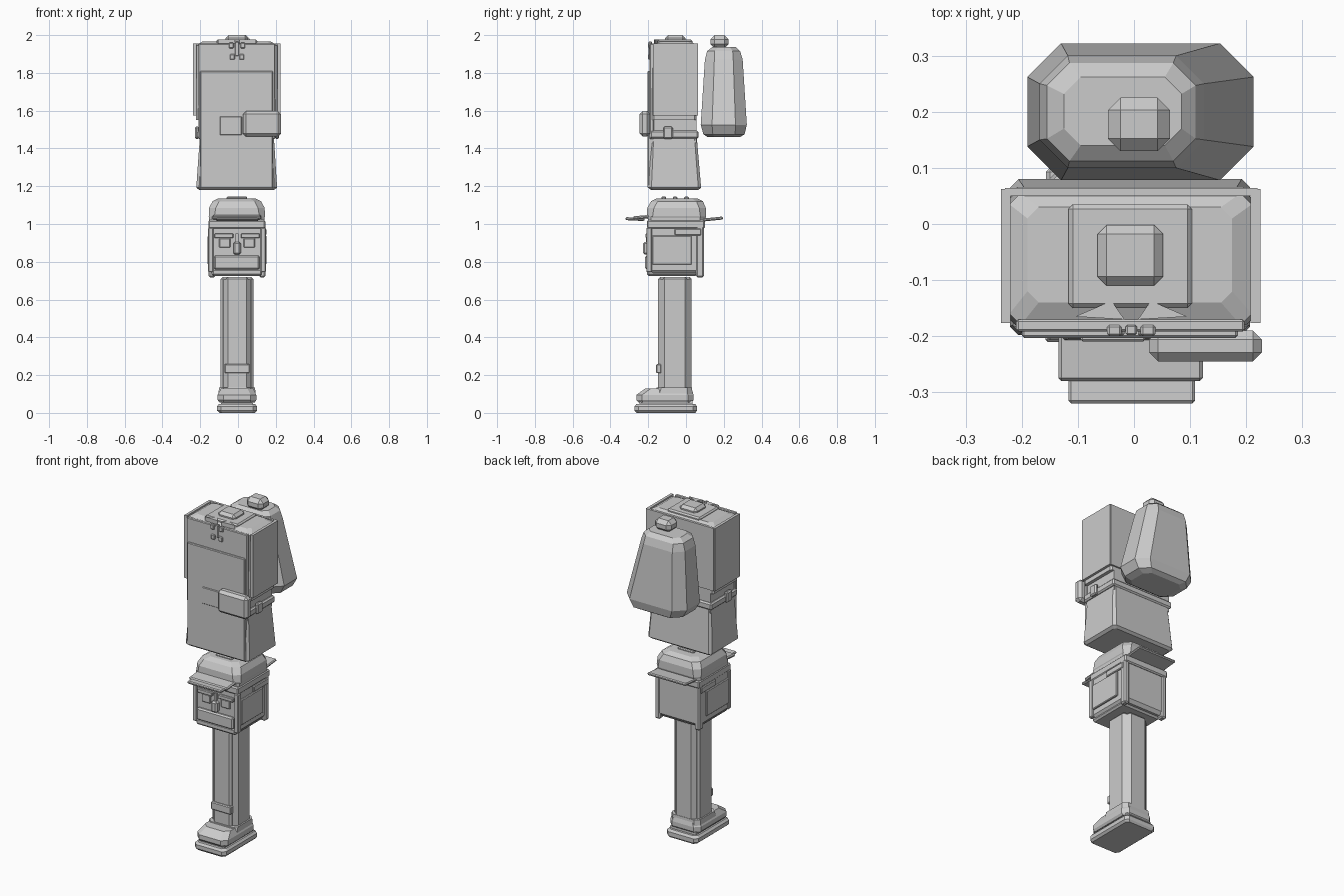
import bpy, bmesh


def loft(name, rings):
    """Stack of chamfered rectangles: (z, x0, x1, y0, y1, corner)."""
    bm = bmesh.new()
    prev = None
    for z, x0, x1, y0, y1, c in rings:
        pts = [(x0 + c, y0), (x1 - c, y0), (x1, y0 + c), (x1, y1 - c),
               (x1 - c, y1), (x0 + c, y1), (x0, y1 - c), (x0, y0 + c)]
        ring = [bm.verts.new((x, y, z)) for x, y in pts]
        if prev:
            for i in range(8):
                j = (i + 1) % 8
                bm.faces.new((prev[i], prev[j], ring[j], ring[i]))
        else:
            bm.faces.new(ring[::-1])
        prev = ring
    bm.faces.new(prev)
    return finish(name, bm)


def finish(name, bm):
    bmesh.ops.recalc_face_normals(bm, faces=bm.faces)
    me = bpy.data.meshes.new(name)
    bm.to_mesh(me)
    bm.free()
    ob = bpy.data.objects.new(name, me)
    bpy.context.collection.objects.link(ob)
    return ob


def box(name, x, y, z, bevel=0.0, rot_x=0.0):
    """Box from x, y, z ranges with an optional chamfer and pitch."""
    bm = bmesh.new()
    bmesh.ops.create_cube(bm, size=1)
    size = [r[1] - r[0] for r in (x, y, z)]
    bmesh.ops.scale(bm, vec=size, verts=bm.verts)
    if bevel:
        bmesh.ops.bevel(bm, geom=bm.edges[:], offset=bevel, segments=1, affect='EDGES')
    ob = finish(name, bm)
    ob.location = [sum(r) / 2 for r in (x, y, z)]
    ob.rotation_euler.x = rot_x
    return ob


CX = -0.005


def pair(name, x, y, z, bevel=0.0):
    """Two boxes mirrored about the figure's centre line."""
    box(name + "_right", (CX + x[0], CX + x[1]), y, z, bevel)
    box(name + "_left", (CX - x[1], CX - x[0]), y, z, bevel)


# Foot and leg
loft("sole", [(0, -.097, .088, -.262, .05, .015), (.012, -.111, .1, -.272, .058, .02),
              (.035, -.111, .1, -.272, .058, .02), (.048, -.1, .09, -.262, .048, .02)])
box("welt", (-.09, .08), (-.245, .035), (.04, .065))
loft("shoe", [(.055, -.098, .088, -.25, .03, .02), (.068, -.108, .097, -.263, .04, .03),
              (.095, -.108, .097, -.263, .04, .03), (.13, -.09, .08, -.215, .03, .03)])
loft("shoe_ankle", [(.09, -.105, .094, -.17, .035, .025), (.135, -.1, .09, -.155, .032, .025)])
box("leg_wide", (-.092, .081), (-.125, .008), (.115, .72), .012)
box("leg_deep", (-.066, .056), (-.148, .03), (.115, .72), .012)
loft("leg_core", [(.115, -.082, .072, -.137, .02, .018), (.705, -.082, .072, -.137, .02, .018)])
box("shin_strap", (-.072, .062), (-.159, -.13), (.21, .258), .005)

# Head
loft("head", [(.735, -.135, .122, -.185, .075, .015), (.755, -.153, .14, -.2, .09, .015),
              (1.04, -.153, .14, -.2, .09, .015)])
pair("side_panel", (.135, .156), (-.18, .03), (.785, .938), .004)
pair("cheek_edge", (.125, .153), (-.21, -.18), (.745, .98), .004)
pair("back_post", (.115, .15), (.052, .095), (.718, 1.0), .008)
pair("ear_band", (.13, .155), (-.06, .08), (.94, .975), .004)
box("nose", (-.025, .015), (-.228, -.19), (.838, .905), .009)
box("nose_bridge", (-.012, .002), (-.212, -.19), (.89, .95))
box("chin", (-.128, .115), (-.217, -.18), (.76, .833), .008)
box("chin_base", (-.14, .128), (-.207, .06), (.725, .765), .01)
pair("eye", (.035, .095), (-.208, -.19), (.875, .925), .004)
pair("brow", (.02, .12), (-.214, -.19), (.925, .95), .004)

# Cap with visors in front and behind
box("cap_band", (-.157, .145), (-.207, .1), (.975, 1.02), .007)
loft("cap", [(1.02, -.145, .132, -.2, .1, .02), (1.04, -.155, .143, -.207, .106, .03),
             (1.085, -.153, .141, -.205, .105, .035), (1.12, -.135, .123, -.185, .09, .035),
             (1.135, -.105, .093, -.155, .06, .03)])
box("front_visor", (-.135, .123), (-.28, -.18), (1.027, 1.045), .006, .09)
box("front_visor_tip", (-.117, .109), (-.32, -.22), (1.018, 1.034), .005, -.05)
box("back_visor", (-.135, .123), (.08, .196), (1.018, 1.034), .005, .1)
for i in range(3):
    y = -.13 + i * .06
    box(f"cap_rib_{i + 1}", (-.06, .048), (y, y + .025), (1.125, 1.145), .005)

# Coat: flared skirt, waist and chest
loft("coat_skirt", [(1.18, -.205, .19, -.185, .065, .012), (1.192, -.221, .207, -.198, .08, .015),
                    (1.46, -.202, .19, -.183, .057, .012)])
box("coat_waist", (-.203, .19), (-.18, .055), (1.43, 1.62))
loft("chest", [(1.55, -.222, .21, -.18, .055, .01), (1.945, -.222, .21, -.18, .055, .02),
               (1.965, -.19, .175, -.14, .03, .02)])
box("coat_front", (-.21, .197), (-.192, -.17), (1.45, 1.955), .004)
box("coat_panel", (-.2, .185), (-.203, -.175), (1.19, 1.81), .004)
box("chest_side_left", (-.237, -.22), (-.176, .062), (1.575, 1.955))
box("chest_side_right", (.208, .225), (-.176, .062), (1.575, 1.955))
box("chest_back", (-.23, .22), (.05, .064), (1.575, 1.955))
box("belt", (-.216, .203), (-.19, .066), (1.452, 1.495), .008)
pair("belt_loop", (.2, .223), (-.12, -.07), (1.45, 1.515), .007)
box("belt_patch", (-.095, .02), (-.209, -.19), (1.47, 1.57), .003)
box("pouch", (.027, .228), (-.245, -.19), (1.462, 1.598), .016)

# Collar, clasp and neck
box("collar_base", (-.117, .103), (-.15, .035), (1.95, 1.976), .008)
box("neck_knob", (-.065, .052), (-.11, -.002), (1.955, 2.0), .016)
for s, side in ((-1, "left"), (1, "right")):
    bm = bmesh.new()
    outline = [(.012, -.17), (.1, -.165), (.035, -.137)]
    low = [bm.verts.new((CX + s * x, y, 1.94)) for x, y in outline]
    high = [bm.verts.new((CX + s * x, y, 1.976)) for x, y in outline]
    bm.faces.new(low)
    bm.faces.new(high)
    for i in range(3):
        j = (i + 1) % 3
        bm.faces.new((low[i], low[j], high[j], high[i]))
    finish("lapel_" + side, bm)
    for k, (x, z) in enumerate(((.025, 1.885), (.03, 1.945))):
        cx = CX + s * x
        box(f"clasp_{side}_{k + 1}", (cx - .013, cx + .013), (-.2, -.18), (z - .015, z + .015), .004)
box("clasp_bar", (-.015, .005), (-.198, -.18), (1.89, 1.965), .003)

# Back bag, flaring to one side at the bottom
loft("bag", [(1.46, -.12, .145, .115, .285, .035), (1.475, -.16, .185, .092, .31, .05),
             (1.525, -.19, .213, .078, .322, .06), (1.87, -.168, .125, .1, .3, .05),
             (1.915, -.155, .11, .112, .287, .04), (1.937, -.125, .085, .14, .262, .03)])
box("bag_knob", (-.046, .064), (.13, .225), (1.93, 2.0), .022)
